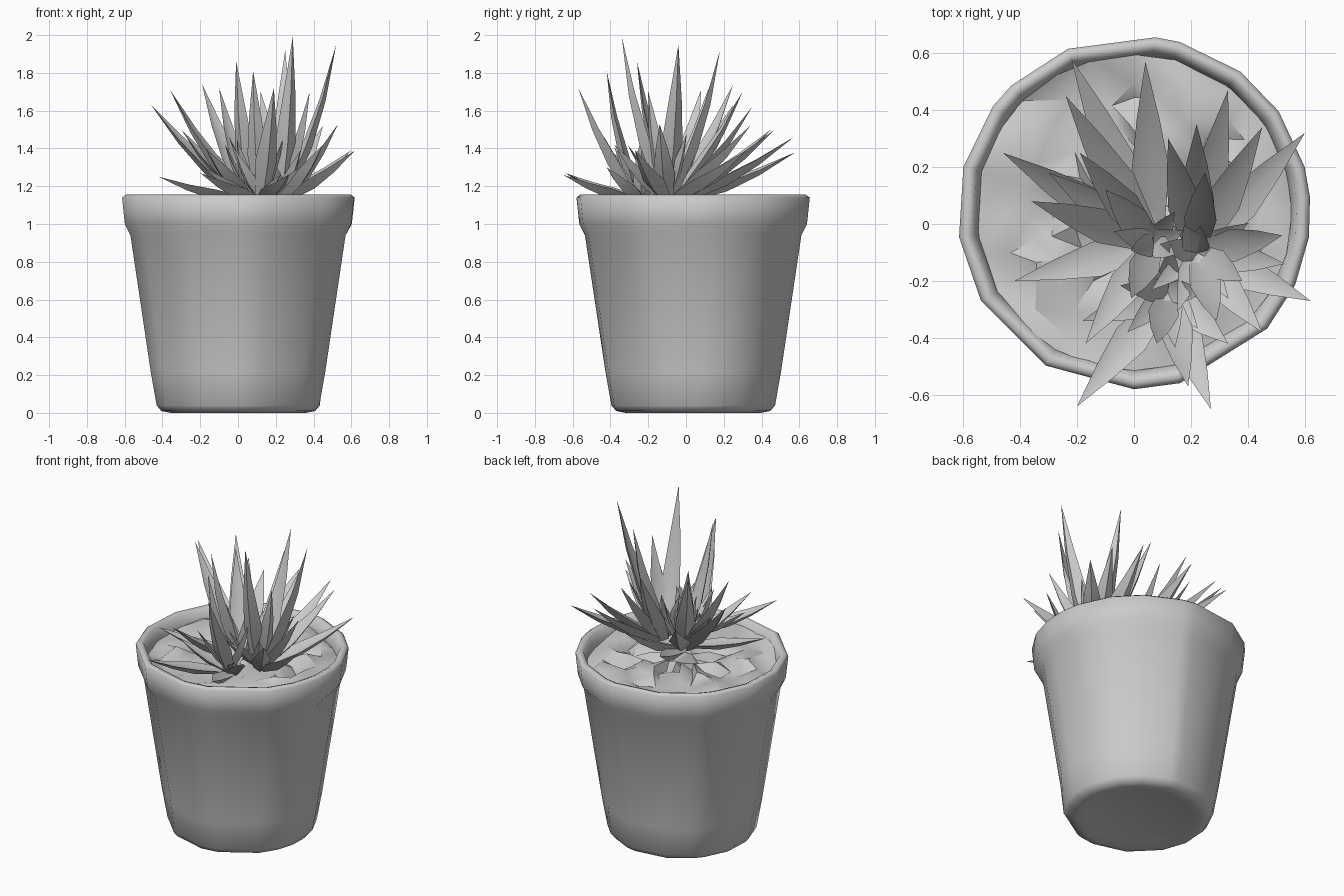
import bpy, bmesh, math, random
from mathutils import Vector

random.seed(4)
if "Cube" in bpy.data.objects:
    bpy.data.objects.remove(bpy.data.objects["Cube"], do_unlink=True)

grey = bpy.data.materials.new("plain_grey")
grey.use_nodes = True
colour = (0.6, 0.6, 0.6, 1)
grey.diffuse_color = colour
grey.node_tree.nodes["Principled BSDF"].inputs["Base Color"].default_value = colour

POT_Y = 0.04
# Uneven corner angles of the hand-shaped pot
ANGLES = [-172, -150, -120, -90, -75, -41, -24, -8, 5, 15, 35, 53, 75, 83, 112, 134, 143, 165]


def finish(name, bm, angle):
    """Turn a bmesh into a smooth shaded grey object."""
    bmesh.ops.recalc_face_normals(bm, faces=bm.faces)
    mesh = bpy.data.meshes.new(name)
    bm.to_mesh(mesh)
    bm.free()
    mesh.materials.append(grey)
    obj = bpy.data.objects.new(name, mesh)
    bpy.context.collection.objects.link(obj)
    bpy.ops.object.select_all(action="DESELECT")
    obj.select_set(True)
    bpy.context.view_layer.objects.active = obj
    bpy.ops.object.shade_smooth_by_angle(angle=math.radians(angle))


def bridge(bm, a, b):
    """Join two rings of equal length with quads."""
    for i in range(len(a)):
        j = (i + 1) % len(a)
        bm.faces.new((a[i], a[j], b[j], b[i]))


def ring(bm, radius, height, angles):
    return [bm.verts.new((radius * math.cos(math.radians(a)),
                          POT_Y + radius * math.sin(math.radians(a)), height)) for a in angles]


# Pot: foot, tapered wall, thick rim and inner wall
PROFILE = [(0.31, 0.015), (0.36, 0), (0.41, 0.01), (0.435, 0.04), (0.467, 0.22), (0.575, 0.94),
           (0.605, 1), (0.62, 1.14), (0.6, 1.155), (0.573, 1.145), (0.555, 1.08), (0.54, 0.98)]
bm = bmesh.new()
rings = [ring(bm, r, z, ANGLES) for r, z in PROFILE]
# Hand-pressed dents: every third corner of the wall sits slightly deeper
for wall in rings[4:6]:
    for v in wall[2::3]:
        v.co.x *= 0.97
        v.co.y = POT_Y + (v.co.y - POT_Y) * 0.97
for a, b in zip(rings, rings[1:]):
    bridge(bm, a, b)
bm.faces.new(rings[0])
bm.faces.new(rings[-1])
finish("pot", bm, 75)

# Soil: lumpy disc of crumbs
bm = bmesh.new()
even = range(0, 360, 15)
soil = [ring(bm, r, 1.09, even) for r in (0.555, 0.47, 0.39, 0.3, 0.2, 0.1)]
for a, b in zip(soil, soil[1:]):
    bridge(bm, a, b)
bm.faces.new(soil[-1])
for loop in soil:
    for v in loop:
        v.co.z += random.uniform(-0.035, 0.035)
        if loop is not soil[0]:
            v.co.x += random.uniform(-0.025, 0.025)
            v.co.y += random.uniform(-0.025, 0.025)
bmesh.ops.triangulate(bm, faces=bm.faces)
finish("soil", bm, 40)


def leaf(bm, root, tip, width):
    """Pointed succulent leaf: channelled on top, keeled underneath."""
    along = tip - root
    side = along.cross(Vector((0, 0, 1))).normalized()
    up = side.cross(along).normalized()
    sections = []
    for t, w in ((0, 0.6), (0.35, 1), (0.65, 0.6)):
        c = root + along * t - up * (0.035 * along.length * math.sin(math.pi * t))
        h = width * w / 2
        sections.append([bm.verts.new(p) for p in (
            c + side * h + up * h * 0.4, c + up * h * 0.1,
            c - side * h + up * h * 0.4, c - up * h * 0.4)])
    for a, b in zip(sections, sections[1:]):
        bridge(bm, a, b)
    bm.faces.new(sections[0])
    point = bm.verts.new(tip)
    last = sections[-1]
    for i in range(4):
        bm.faces.new((last[i], last[(i + 1) % 4], point))


# Leaf tips, grouped by rosette centre
ROSETTES = {
    (0.07, -0.07): [
        (-0.46, 0.25, 1.63), (-0.22, 0.58, 1.38), (0.04, 0.57, 1.46), (-0.42, -0.2, 1.25),
        (-0.36, 0.08, 1.71), (-0.19, 0.25, 1.74), (-0.01, -0.26, 1.86), (-0.24, 0.45, 1.5),
        (-0.1, 0.12, 1.72), (-0.17, -0.42, 1.4), (-0.3, 0.18, 1.5)],
    (0.22, -0.1): [
        (0.6, 0.32, 1.39), (0.62, -0.27, 1.39), (0.52, -0.04, 1.95), (0.29, -0.34, 1.99),
        (0.25, 0.18, 1.92), (0.33, 0.47, 1.5), (0.45, 0.34, 1.52), (0.53, -0.14, 1.53),
        (0.22, 0.35, 1.62), (0.45, -0.38, 1.42), (0.12, 0.3, 1.7), (0.38, -0.2, 1.7)],
    (0.12, -0.24): [
        (-0.2, -0.64, 1.27), (0.27, -0.65, 1.26), (0.19, -0.57, 1.72), (0.33, -0.42, 1.3),
        (-0.18, -0.34, 1.3), (0.08, -0.42, 1.81)],
}
for number, (centre, tips) in enumerate(ROSETTES.items(), 1):
    bm = bmesh.new()
    middle = Vector((*centre, 1.13))
    for end in tips:
        tip = Vector(end)
        out = tip - middle
        out.z = 0
        leaf(bm, middle + out * 0.1, tip, 0.1 + 0.05 * out.length)
    # Short young leaves fill the heart
    for k in range(7):
        a = k * 2.4 + number
        reach = random.uniform(0.08, 0.22)
        tip = middle + Vector((math.cos(a) * reach, math.sin(a) * reach, random.uniform(0.12, 0.36)))
        leaf(bm, middle, tip, 0.085)
    finish("leaf_rosette_%d" % number, bm, 35)
